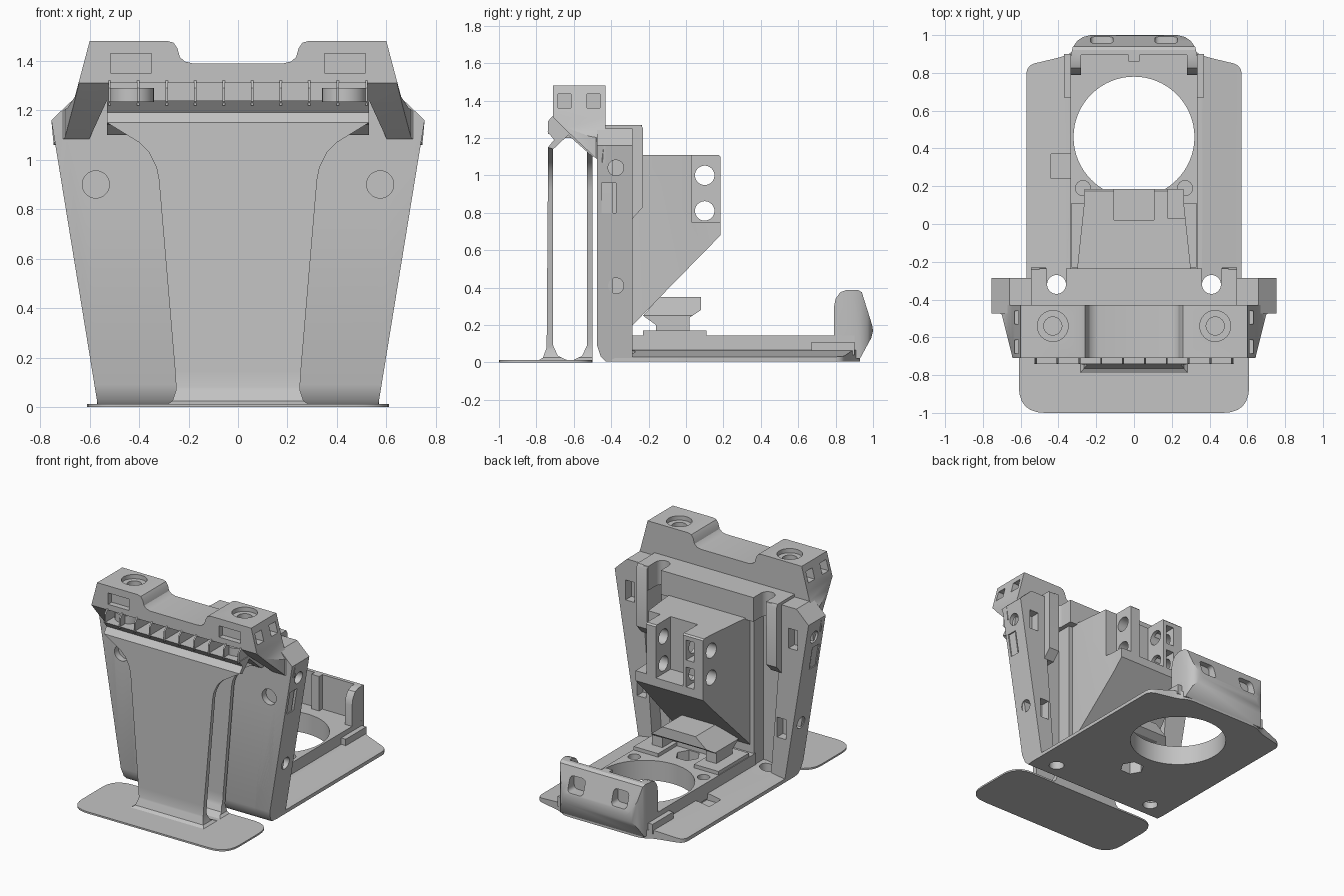
import bpy, bmesh, math
from mathutils import Vector

cube = bpy.data.objects.get("Cube")
if cube:
    bpy.data.objects.remove(cube)

grey = bpy.data.materials.new("light grey plastic")
grey.use_nodes = True
grey.diffuse_color = (0.55, 0.55, 0.55, 1)
grey.node_tree.nodes["Principled BSDF"].inputs["Base Color"].default_value = (0.55, 0.55, 0.55, 1)
SIDES = (-1, 1)


def place(axis, u, v, w):
    return {"x": (w, u, v), "y": (u, w, v), "z": (u, v, w)}[axis]


def prism(name, pts, axis, a, b):
    """Extrude a flat outline along an axis from a to b."""
    bm = bmesh.new()
    low = [bm.verts.new(place(axis, u, v, a)) for u, v in pts]
    high = [bm.verts.new(place(axis, u, v, b)) for u, v in pts]
    n = len(pts)
    bm.faces.new(low)
    bm.faces.new(high[::-1])
    for i in range(n):
        bm.faces.new((low[i], high[i], high[(i + 1) % n], low[(i + 1) % n]))
    bmesh.ops.recalc_face_normals(bm, faces=bm.faces)
    mesh = bpy.data.meshes.new(name)
    bm.to_mesh(mesh)
    bm.free()
    mesh.materials.append(grey)
    ob = bpy.data.objects.new(name, mesh)
    bpy.context.collection.objects.link(ob)
    return ob


def box(name, x0, x1, y0, y1, z0, z1):
    return prism(name, [(x0, y0), (x1, y0), (x1, y1), (x0, y1)], "z", z0, z1)


def rod(name, axis, u, v, r, a, b, n=32):
    ring = [(u + r * math.cos(math.tau * i / n), v + r * math.sin(math.tau * i / n)) for i in range(n)]
    return prism(name, ring, axis, a, b)


def rounded(pts, r, steps=6):
    """Round every corner of an outline."""
    out, n = [], len(pts)
    for i in range(n):
        p, c, q = (Vector(pts[(i + k) % n]) for k in (-1, 0, 1))
        a = c + (p - c).normalized() * min(r, (p - c).length * 0.48)
        b = c + (q - c).normalized() * min(r, (q - c).length * 0.48)
        for k in range(steps + 1):
            t = k / steps
            out.append(tuple(a * (1 - t) ** 2 + c * 2 * t * (1 - t) + b * t * t))
    return out


def both(half):
    """Complete a right-hand outline with its mirror image."""
    return half + [(-x, y) for x, y in reversed(half)]


def combine(ob, tool, op="DIFFERENCE"):
    mod = ob.modifiers.new("shape", "BOOLEAN")
    mod.operation, mod.object, mod.solver = op, tool, "EXACT"
    bpy.context.view_layer.update()
    graph = bpy.context.evaluated_depsgraph_get()
    mesh = bpy.data.meshes.new_from_object(ob.evaluated_get(graph))
    ob.modifiers.clear()
    ob.data = mesh
    bpy.data.objects.remove(tool)


def cut_box(ob, *size):
    combine(ob, box("cutter", *size))


def cut_rod(ob, *size):
    combine(ob, rod("cutter", *size))


# Front foot
prism("front_foot", rounded([(-0.61, -1), (0.61, -1), (0.61, -0.5), (-0.61, -0.5)], 0.14), "z", 0, 0.012)

# Two thin upright panels flaring into the foot
panel_outline = both([(0.30, 0), (0.265, 0.025), (0.25, 0.07), (0.255, 0.15), (0.32, 0.92), (0.33, 0.97),
                      (0.36, 1.03), (0.40, 1.07), (0.53, 1.15), (0.53, 1.25)])
flare = [(-0.80, 0.005), (-0.765, 0.025), (-0.745, 0.08), (-0.737, 1.15), (-0.71, 1.18),
         (-0.71, 0.09), (-0.685, 0.035), (-0.62, 0.005)]
back_flare = [(-0.62, 0.005), (-0.555, 0.035), (-0.53, 0.09), (-0.53, 1.16), (-0.5, 1.12), (-0.5, 0.005)]
for name, profile in (("front_panel", flare), ("rear_panel", back_flare)):
    panel = prism(name, profile, "x", -0.8, 0.8)
    combine(panel, prism("cutter", panel_outline, "y", -0.9, -0.4), "INTERSECT")

# Head with notched crest, sockets and tapered shoulders
head = prism("head", [(-0.71, 1.48), (-0.43, 1.48), (-0.43, 1.06), (-0.47, 1.08), (-0.63, 1.23), (-0.71, 1.31)],
             "x", -0.9, 0.9)
crest = both([(0.185, 1.39), (0.215, 1.397), (0.235, 1.415), (0.245, 1.45), (0.26, 1.473), (0.285, 1.48),
              (0.60, 1.48), (0.645, 1.31), (0.66, 1.255), (0.69, 1.21), (0.755, 1.16), (0.74, 1.0)])
combine(head, prism("cutter", crest, "y", -0.8, -0.3), "INTERSECT")
shoulder_plan = both([(0.64, -0.75), (0.645, -0.70), (0.70, -0.48), (0.755, -0.44), (0.755, -0.2)])
combine(head, prism("cutter", shoulder_plan, "z", 0.9, 1.6), "INTERSECT")
combine(head, prism("cutter", both([(0.53, 1.24), (0.64, 1.0)]), "y", -0.8, -0.475))
cut_box(head, -0.52, 0.52, -0.8, -0.58, 1.15, 1.31)
for s in SIDES:
    x0, x1 = sorted((s * 0.35, s * 0.515))
    cut_box(head, x0, x1, -0.75, -0.67, 1.35, 1.43)
    cut_rod(head, "z", s * 0.43, -0.54, 0.082, 1.45, 1.6)
    cut_rod(head, "z", s * 0.43, -0.54, 0.048, 1.36, 1.5)
    x0, x1 = sorted((s * 0.56, s * 0.8))
    for y in (-0.65, -0.495):
        cut_box(head, x0, x1, y - 0.035, y + 0.035, 1.36, 1.435)
    rod("socket_boss", "z", s * 0.43, -0.60, 0.09, 1.2, 1.29)

# Vent lip and ribs under the head
prism("vent_lip", [(-0.742, 1.235), (-0.705, 1.19), (-0.738, 1.15), (-0.71, 1.14), (-0.63, 1.215),
                   (-0.50, 1.10), (-0.475, 1.10), (-0.475, 1.235)], "x", -0.53, 0.53)
for i in range(10):
    x = (i - 4.5) * 0.1155
    prism("vent_rib", [(-0.738, 1.22), (-0.738, 1.29), (-0.71, 1.32), (-0.57, 1.32), (-0.57, 1.22)],
          "x", x - 0.005, x + 0.005)

# Tapered upright body: front wall and deep side cheeks
TOE = [(-0.49, 0.0), (-0.425, 0.0), (-0.455, 0.03), (-0.475, 0.09), (-0.49, 0.09)]
wall = prism("body_wall", both([(0.565, 0.005), (0.72, 1.0), (0.70, 1.15), (0.64, 1.25)]), "y", -0.475, -0.39)
combine(wall, prism("cutter", TOE, "x", -1, 1))
for s in SIDES:
    cut_rod(wall, "y", s * 0.575, 0.9, 0.055, -0.5, -0.43)
    cheek = prism("side_cheek", [(s * x, z) for x, z in ((0.46, 0.005), (0.567, 0.005), (0.755, 1.16),
                  (0.66, 1.25), (0.53, 1.25), (0.53, 0.9))], "y", -0.475, -0.285)
    combine(cheek, prism("cutter", TOE, "x", -1, 1))
    cut_rod(cheek, "y", s * 0.575, 0.9, 0.055, -0.5, -0.43)
    for z, x in ((1.04, 0.735), (0.41, 0.632)):
        a, b = sorted((s * (x - 0.05), s * (x + 0.1)))
        cut_rod(cheek, "x", -0.375, z, 0.042, a, b)
    a, b = sorted((s * 0.65, s * 0.8))
    cut_box(cheek, a, b, -0.452, -0.375, 0.8, 0.96)
    for x, z in ((0.635, 0.96), (0.545, 0.31)):
        a, b = sorted((s * (x - 0.035), s * (x + 0.035)))
        cut_box(cheek, a, b, -0.35, -0.2, z, z + 0.14)
    # Upper rear shoulder
    a, b = sorted((s * 0.465, s * 0.545))
    prism("rear_shoulder", [(-0.43, 1.27), (-0.24, 1.27), (-0.23, 1.25), (-0.23, 0.83),
                            (-0.285, 0.77), (-0.43, 0.77)], "x", a, b)

# Rear crossbar with open screw notches
bar = box("rear_crossbar", -0.5, 0.5, -0.43, -0.235, 1.1, 1.27)
for s in SIDES:
    cut_rod(bar, "z", s * 0.41, -0.32, 0.05, 1.0, 1.4)
    cut_box(bar, s * 0.41 - 0.05, s * 0.41 + 0.05, -0.32, -0.2, 1.0, 1.4)
box("rear_spine", -0.33, 0.33, -0.41, -0.285, 0.02, 1.11)

# Cantilevered bracket with pivot holes
bracket = prism("bracket", [(-0.30, 1.11), (0.175, 1.11), (0.185, 1.1), (0.185, 0.68), (-0.285, 0.2), (-0.30, 0.2)],
                "x", -0.35, 0.35)
combine(bracket, prism("cutter", both([(0.26, 0.3), (0.265, 0.1), (0.30, -0.23), (0.30, -0.4)]), "z", 0, 2),
        "INTERSECT")
cut_box(bracket, -0.105, 0.105, 0.02, 0.3, 0.74, 1.2)
cut_box(bracket, 0.18, 0.4, 0.03, 0.3, 0.75, 1.2)
for z in (1.0, 0.81):
    cut_rod(bracket, "x", 0.1, z, 0.052, -0.5, 0.5)
    cut_box(bracket, -0.19, -0.13, 0.06, 0.3, z - 0.07, z + 0.07)

# Base plate with sloping flanges, and raised deck around the large opening
plate = prism("base_plate", rounded(both([(0.57, -0.43), (0.57, 0.84), (0.36, 0.89), (0.30, 0.93)]), 0.05),
              "z", 0.005, 0.1)
combine(plate, prism("cutter", both([(0.6, 0.0), (0.6, 0.026), (0.54, 0.034), (0.36, 0.065)]), "y", -1, 1),
        "INTERSECT")
deck = box("raised_deck", -0.335, 0.335, -0.3, 0.9, 0.03, 0.145)
for part in (plate, deck):
    cut_rod(part, "z", 0, 0.46, 0.32, -0.1, 0.3, 64)
    cut_rod(part, "z", 0, -0.02, 0.08, -0.1, 0.3, 6)
for s in SIDES:
    cut_rod(plate, "z", s * 0.41, -0.32, 0.05, -0.1, 0.3)
    cut_rod(deck, "z", s * 0.27, 0.19, 0.04, 0.07, 0.3)
    a, b = sorted((s * 0.32, s * 0.37))
    box("deck_clip", a, b, 0.67, 0.9, 0.04, 0.11)
cut_box(plate, -0.44, -0.33, 0.24, 0.37, 0.02, 0.2)

# Small latch housing on the deck
for s in SIDES:
    a, b = sorted((s * 0.14, s * 0.33))
    box("latch_base", a, b, -0.23, 0.11, 0.13, 0.17)
latch = prism("latch_hood", [(-0.16, 0.14), (0.02, 0.14), (0.02, 0.24), (0.08, 0.28), (0.08, 0.35),
                             (-0.14, 0.35), (-0.23, 0.25), (-0.16, 0.2)], "x", -0.25, 0.25)
combine(latch, prism("cutter", both([(0.25, 0.1), (0.25, 0.25), (0.13, 0.35)]), "y", -0.4, 0.3), "INTERSECT")
cut_box(latch, -0.17, 0.17, -0.1, 0.2, 0.1, 0.25)

# Rear hook: rounded shell with inner pockets and two slots
hook = prism("rear_hook", [(0.79, 0.03), (0.79, 0.29), (0.80, 0.34), (0.825, 0.375), (0.86, 0.388), (0.92, 0.388),
                           (0.94, 0.375), (0.995, 0.20), (1.0, 0.17), (0.99, 0.13), (0.93, 0.02)], "x", -0.4, 0.4)
hook_plan = both([(0.335, 0.7), (0.335, 0.89), (0.325, 0.935), (0.30, 0.97), (0.27, 0.99), (0.23, 1.0)])
combine(hook, prism("cutter", hook_plan, "z", -0.1, 0.5), "INTERSECT")
for s in SIDES:
    a, b = sorted((s * 0.03, s * 0.28))
    cut_box(hook, a, b, 0.7, 0.895, 0.145, 0.5)
cut_box(hook, -0.04, 0.04, 0.7, 0.86, 0.145, 0.5)
combine(hook, rod("cutter", "z", 0, 0.46, 0.32, -0.1, 0.5, 64))
for s in SIDES:
    slot = rounded([(s * 0.17 + i * 0.06, z) for i, z in ((-1, 0.21), (1, 0.21), (1, 0.32), (-1, 0.32))], 0.03)
    combine(hook, prism("cutter", slot, "y", 0.915, 1.1))

# Smooth curved faces, keep edges sharp
for ob in bpy.context.scene.objects:
    if ob.type == "MESH":
        ob.select_set(True)
        bpy.context.view_layer.objects.active = ob
bpy.ops.object.shade_smooth_by_angle(angle=math.radians(30))
